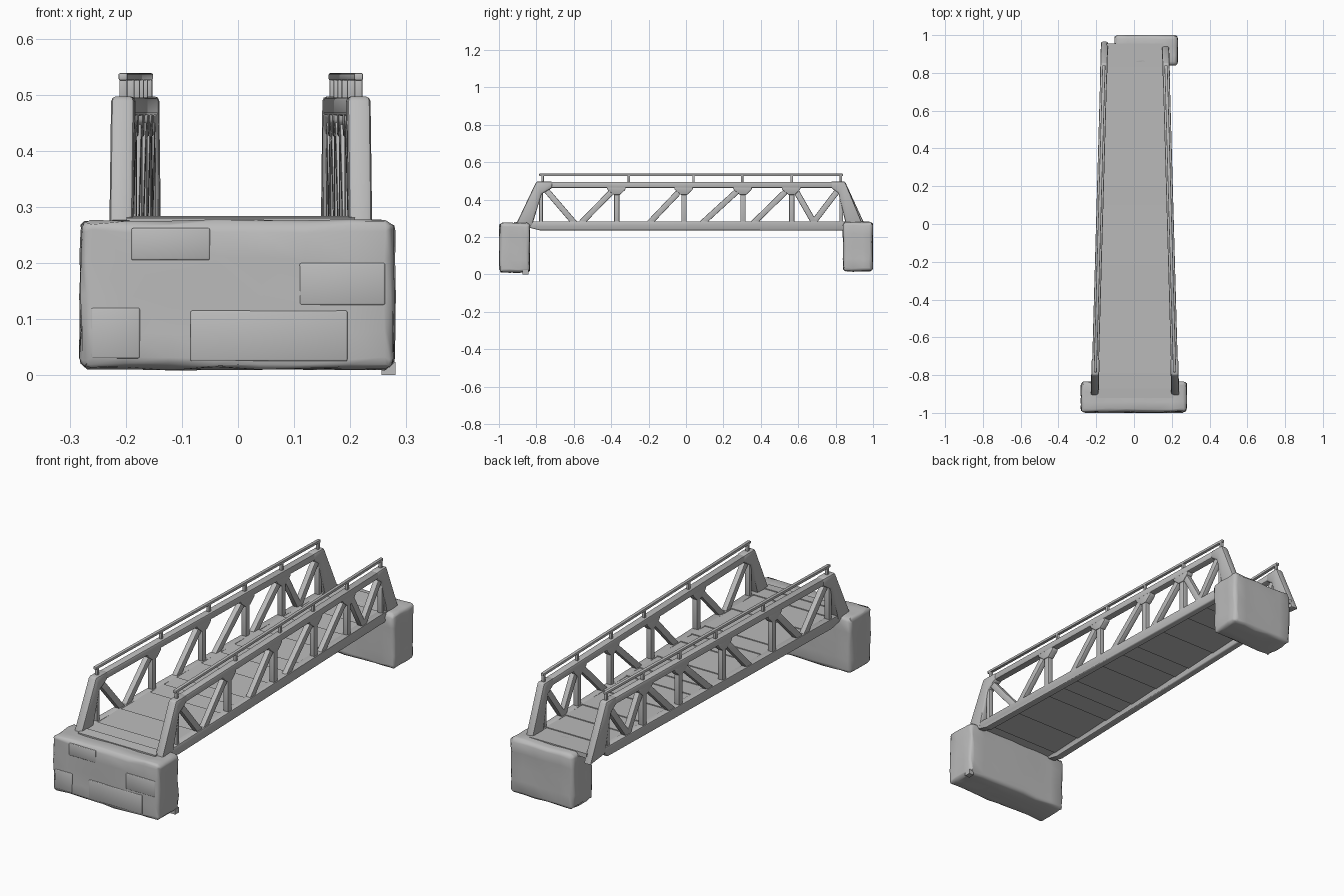
import bpy, bmesh, math, random
from mathutils import Vector

if "Cube" in bpy.data.objects:
    bpy.data.objects.remove(bpy.data.objects["Cube"])

random.seed(4)
grey = bpy.data.materials.new("stone grey")
grey.diffuse_color = (0.5, 0.5, 0.5, 1)
grey.use_nodes = True
grey.node_tree.nodes["Principled BSDF"].inputs["Base Color"].default_value = grey.diffuse_color


def finish(bm, name, angle=40):
    bmesh.ops.recalc_face_normals(bm, faces=bm.faces[:])
    me = bpy.data.meshes.new(name)
    bm.to_mesh(me)
    bm.free()
    me.materials.append(grey)
    ob = bpy.data.objects.new(name, me)
    bpy.context.collection.objects.link(ob)
    bpy.context.view_layer.objects.active = ob
    ob.select_set(True)
    bpy.ops.object.shade_smooth_by_angle(angle=math.radians(angle))
    ob.select_set(False)
    return ob


CENTRE = 0.005


def truss_x(y):
    # the bridge narrows toward the back
    return 0.188 - 0.028 * y


def plate(name, pts, half, side, bevel=0.005):
    """Side profile in (y, z) thickened across x along the tapering truss line."""
    bm = bmesh.new()
    rings = [[bm.verts.new((CENTRE + side * truss_x(y) + d, y, z)) for y, z in pts]
             for d in (-half, half)]
    bm.faces.new(rings[0])
    bm.faces.new(rings[1])
    n = len(pts)
    for i in range(n):
        j = (i + 1) % n
        bm.faces.new((rings[0][i], rings[0][j], rings[1][j], rings[1][i]))
    bmesh.ops.recalc_face_normals(bm, faces=bm.faces[:])
    bmesh.ops.bevel(bm, geom=bm.edges[:], offset=bevel, segments=2,
                    profile=0.5, affect='EDGES')
    return finish(bm, name)


def bar(name, a, b, width, half, side, bevel=0.004):
    a, b = Vector(a), Vector(b)
    d = (b - a).normalized()
    n = Vector((-d.y, d.x)) * width / 2
    pts = [tuple(p) for p in (a + n, b + n, b - n, a - n)]
    return plate(name, pts, half, side, bevel)


def block(bm, lo, hi):
    verts = bmesh.ops.create_cube(bm, size=1)["verts"]
    for v in verts:
        v.co = Vector([(l + h) / 2 + c * (h - l) for l, h, c in zip(lo, hi, v.co)])
    return verts


def pier(name, lo, hi, cuts):
    """Rough, round-edged stone block."""
    bm = bmesh.new()
    block(bm, lo, hi)
    # slice into a lattice so the stone can be roughened
    for axis, n in enumerate(cuts):
        normal = Vector([float(k == axis) for k in range(3)])
        for i in range(1, n):
            at = lo[axis] + (hi[axis] - lo[axis]) * i / n
            bmesh.ops.bisect_plane(bm, geom=bm.verts[:] + bm.edges[:] + bm.faces[:],
                                   plane_co=normal * at, plane_no=normal)
    rim = [e for e in bm.edges if e.calc_face_angle(0) > 1.0]
    bmesh.ops.bevel(bm, geom=rim, offset=0.018, segments=3, profile=0.5, affect='EDGES')
    for v in bm.verts:
        v.co += Vector([random.uniform(-0.0035, 0.0035) for _ in range(3)])
    return finish(bm, name, 60)


# stone piers, the back one set off to one side
pier("front_pier", (-0.28, -0.996, 0.011), (0.278, -0.836, 0.275), (7, 3, 4))
pier("back_pier", (-0.102, 0.841, 0.017), (0.23, 0.998, 0.28), (5, 3, 4))

# shallow proud stones on the front of the front pier
bm = bmesh.new()
for x0, x1, z0, z1 in ((-0.19, -0.05, 0.205, 0.262), (0.11, 0.262, 0.125, 0.20),
                       (-0.085, 0.195, 0.025, 0.115), (-0.262, -0.175, 0.03, 0.12)):
    block(bm, (x0, -0.9995, z0), (x1, -0.985, z1))
bmesh.ops.bevel(bm, geom=bm.edges[:], offset=0.003, segments=2, profile=0.5,
                affect='EDGES')
finish(bm, "front_pier_stones", 60)

# small chipped foot under the front pier
bm = bmesh.new()
block(bm, (0.256, -0.873, 0.0), (0.281, -0.843, 0.024))
finish(bm, "front_pier_foot")

# deck: thin, slightly tilted and overlapping planks
bm = bmesh.new()
edges = [-0.92, -0.87, -0.79, -0.62, -0.41, -0.31, -0.22, -0.04, 0.1,
         0.2, 0.38, 0.55, 0.68, 0.83, 0.955]
for y0, y1 in zip(edges, edges[1:]):
    for v in block(bm, (-1, y0, 0.259), (1, y1, 0.28)):
        v.co.x = CENTRE + v.co.x * (truss_x(v.co.y) - 0.01)
        if v.co.y > (y0 + y1) / 2:
            v.co.z += 0.004
finish(bm, "deck", 30)

# verticals and the diagonals between them, as (y, z) positions
posts = [-0.775, -0.37, -0.01, 0.305, 0.565, 0.83]
LOW, HIGH = 0.25, 0.465
diagonals = [(-0.755, -0.575), (-0.38, -0.585), (-0.02, -0.22), (0.29, 0.06),
             (0.55, 0.335), (0.58, 0.70), (0.82, 0.66)]

for side, label in ((-1, "left"), (1, "right")):
    # chords
    plate(label + "_bottom_chord",
          [(-0.84, 0.284), (-0.84, 0.25), (-0.78, 0.235), (0.84, 0.235), (0.88, 0.284)],
          0.018, side, 0.006)
    plate(label + "_top_chord",
          [(-0.77, 0.462), (0.82, 0.462), (0.82, 0.495), (-0.77, 0.495)],
          0.018, side, 0.006)
    # sloping end posts
    plate(label + "_front_end_post",
          [(-0.915, 0.255), (-0.825, 0.255), (-0.772, 0.43), (-0.715, 0.462),
           (-0.715, 0.497), (-0.80, 0.497)], 0.021, side, 0.009)
    foot = (0.968, 0.24) if side < 0 else (0.95, 0.255)
    plate(label + "_back_end_post",
          [foot, (0.858, 0.255), (0.815, 0.435), (0.775, 0.463), (0.775, 0.497),
           (0.85, 0.497)], 0.019, side, 0.008)
    # verticals with gussets
    for i, y in enumerate(posts):
        end = i in (0, len(posts) - 1)
        bar(f"{label}_vertical_{i}", (y, LOW), (y, HIGH), 0.02 if end else 0.028,
            0.013, side)
        if not end:
            plate(f"{label}_gusset_{i}",
                  [(y - 0.055, 0.47), (y - 0.05, 0.452), (y - 0.016, 0.425),
                   (y + 0.016, 0.425), (y + 0.045, 0.452), (y + 0.05, 0.47)],
                  0.016, side, 0.004)
    # diagonals
    for i, (top, low) in enumerate(diagonals):
        bar(f"{label}_diagonal_{i}", (low, LOW), (top, HIGH - 0.005), 0.031, 0.013, side)
    # handrail on short stubs
    bar(label + "_handrail", (-0.785, 0.532), (0.84, 0.532), 0.013, 0.008, side, 0.003)
    for i, y in enumerate((-0.767, -0.305, 0.04, 0.30, 0.565, 0.828)):
        bar(f"{label}_rail_stub_{i}", (y, 0.488), (y, 0.53), 0.013, 0.007, side, 0.002)
